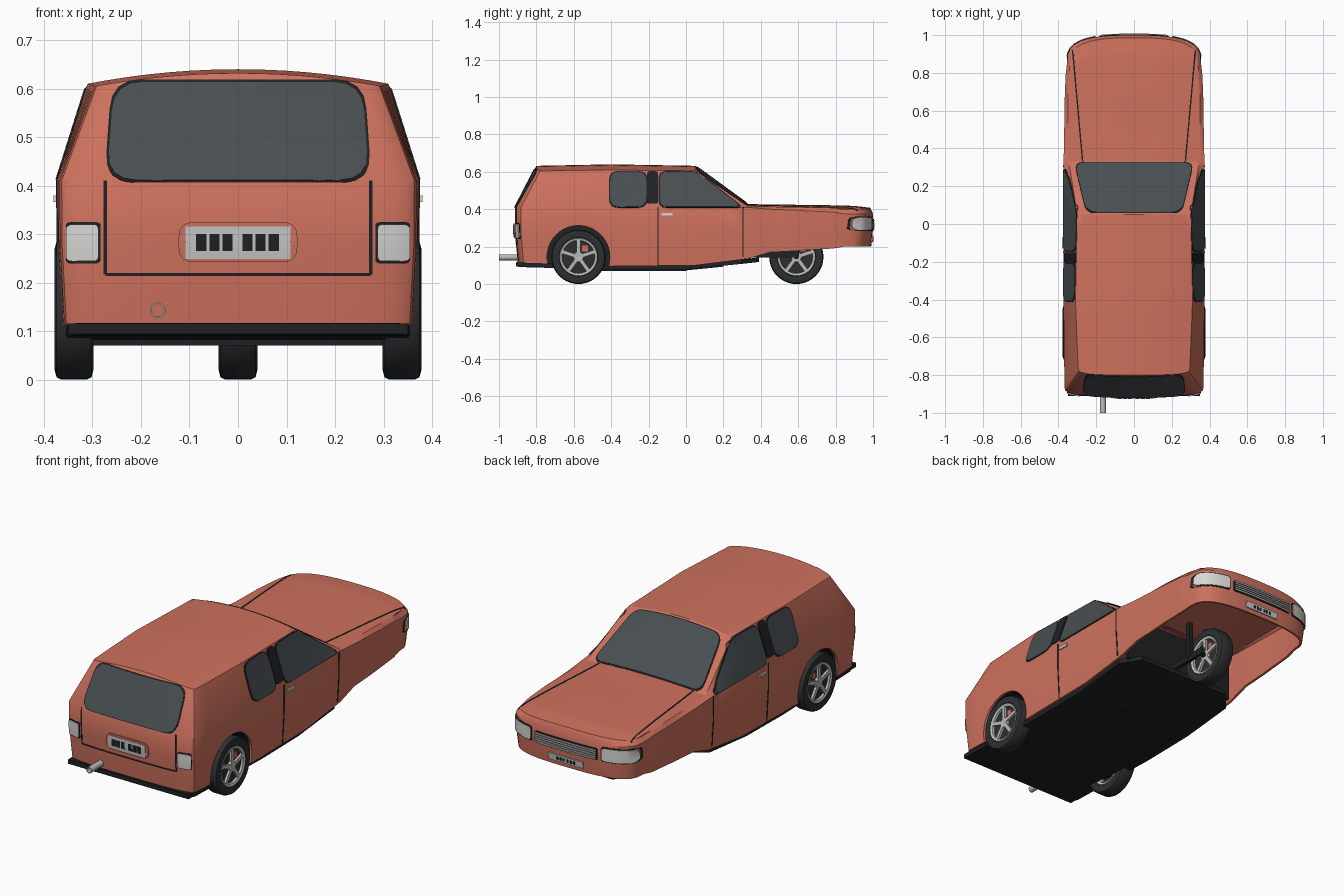
import bpy, bmesh
from math import sin, cos, pi
from mathutils import Vector, Matrix
from mathutils.bvhtree import BVHTree

if "Cube" in bpy.data.objects:
    bpy.data.objects.remove(bpy.data.objects["Cube"])


def material(name, r, g, b):
    m = bpy.data.materials.new(name)
    m.use_nodes = True
    m.diffuse_color = (r, g, b, 1)
    m.node_tree.nodes["Principled BSDF"].inputs["Base Color"].default_value = (r, g, b, 1)
    return m


PAINT = material("coral paint", .62, .165, .11)
GLASS = material("dark glass", .065, .076, .083)
BLACK = material("black trim", .014, .015, .017)
RUBBER = material("tyre rubber", .025, .028, .03)
ALLOY = material("light alloy", .5, .5, .48)
LAMP = material("lamp lens", .68, .68, .66)
PLATE = material("plate grey", .55, .56, .55)


def make(name, bm, mat, mirror=False, solid=0, cutter=None, angle=35):
    """Turn a bmesh into a finished, smooth-by-angle object."""
    me = bpy.data.meshes.new(name)
    bm.to_mesh(me)
    bm.free()
    me.materials.append(mat)
    ob = bpy.data.objects.new(name, me)
    bpy.context.collection.objects.link(ob)
    if solid:
        mod = ob.modifiers.new("thickness", 'SOLIDIFY')
        mod.thickness, mod.offset = solid, -1
    if cutter:
        mod = ob.modifiers.new("cut", 'BOOLEAN')
        mod.object, mod.solver = cutter, 'EXACT'
    if mirror:
        ob.modifiers.new("mirror", 'MIRROR')
    bpy.ops.object.select_all(action='DESELECT')
    ob.select_set(True)
    bpy.context.view_layer.objects.active = ob
    if ob.modifiers:
        bpy.ops.object.convert(target='MESH')
    bpy.ops.object.shade_smooth_by_angle(angle=angle * pi / 180)
    return ob


def box(name, centre, size, mat, mirror=False, turn=Matrix()):
    bm = bmesh.new()
    bmesh.ops.create_cube(bm, size=1, matrix=Matrix.Translation(centre) @ turn @ Matrix.Diagonal((*size, 1)))
    return make(name, bm, mat, mirror)


def tube(bm, centre, radius, length, axis='X', caps=True):
    turn = Matrix.Rotation(pi / 2, 4, 'Y' if axis == 'X' else 'X')
    return bmesh.ops.create_cone(bm, cap_ends=caps, segments=40, radius1=radius, radius2=radius,
                                 depth=length, matrix=Matrix.Translation(centre) @ turn)


# Body stations: y at sill, belt, roof edge; z of sill, belt, edge, crown; half widths
STATIONS = [
    (.99, 1.0, .985, .20, .375, .398, .408, .355, .338),
    (.90, .90, .90, .19, .385, .405, .418, .362, .345),
    (.70, .70, .70, .183, .39, .41, .423, .367, .35),
    (.45, .45, .45, .17, .40, .413, .425, .37, .35),
    (.33, .33, .33, .135, .41, .416, .428, .373, .345),
    (.05, .05, .05, .10, .41, .605, .632, .373, .30),
    (-.4, -.4, -.4, .095, .41, .61, .64, .373, .31),
    (-.9, -.915, -.8, .115, .41, .605, .632, .368, .295)]
SUB = 6
rows = [[a + (b - a) * k / SUB for a, b in zip(s, t)]
        for s, t in zip(STATIONS, STATIONS[1:]) for k in range(SUB)] + [STATIONS[-1]]
COLS = [sin(pi / 2 * k / 10) for k in range(-10, 11)]


def shell_point(s, level, u):
    ylow, ybelt, yedge, zb, zbelt, zedge, crown, wbelt, wedge = s
    zmid = zb + (zbelt - zb) * .55
    y, z, w = [(ylow, zb, wbelt - .01), (ybelt, zmid, wbelt - .001),
               (ybelt, zbelt, wbelt), (yedge, zedge, wedge)][level]
    if level == 3:
        z += (crown - zedge) * (1 - u * u)
    drop = 1 - max(0, 1 - abs(u) ** 3) ** (1 / 3)
    y -= .15 * drop * max(0, (y - .6) / .4)
    y += .05 * drop * max(0, (-y - .6) / .32)
    return Vector((u * w, y, z))


bm = bmesh.new()


def patch(grid):
    vs = [[bm.verts.new(p) for p in row] for row in grid]
    for a, b in zip(vs, vs[1:]):
        for i in range(len(a) - 1):
            bm.faces.new((a[i], a[i + 1], b[i + 1], b[i]))


patch([[shell_point(s, 3, u) for u in COLS] for s in rows])
for u in (-1, 1):
    patch([[shell_point(s, lv, u) for lv in range(4)] for s in rows])
for s in (rows[0], rows[-1]):
    patch([[shell_point(s, lv, u) for u in COLS] for lv in range(4)])
bmesh.ops.remove_doubles(bm, verts=bm.verts, dist=.0002)
bmesh.ops.recalc_face_normals(bm, faces=bm.faces)
if max(bm.faces, key=lambda f: f.calc_center_median().z).normal.z < 0:
    bmesh.ops.reverse_faces(bm, faces=bm.faces)
SURFACE = BVHTree.FromBMesh(bm)

# Wheel arches cut through the shell
WHEEL_Y, WHEEL_Z = -.575, .145
cut = bmesh.new()
for side in (-1, 1):
    tube(cut, (side * .4, WHEEL_Y, WHEEL_Z), .168, .3)
cutter = make("arch_cutter", cut, BLACK)
cutter.hide_render = True
make("body_shell", bm, PAINT, solid=.012, cutter=cutter, angle=32)
bpy.data.objects.remove(cutter)

liner = bmesh.new()
tube(liner, (.305, WHEEL_Y, WHEEL_Z), .171, .1)
bmesh.ops.delete(liner, geom=[f for f in liner.faces if f.normal.x > .9], context='FACES')
bmesh.ops.bisect_plane(liner, geom=liner.verts[:] + liner.edges[:] + liner.faces[:],
                       plane_co=(0, 0, .09), plane_no=(0, 0, -1), clear_outer=True)
make("arch_liner", liner, BLACK, mirror=True, solid=.003)

# Projection of flat outlines onto the shell
PROJECT = {'side': (lambda a, b: (1, a, b), (-1, 0, 0)), 'rear': (lambda a, b: (a, -2, b), (0, 1, 0)),
           'front': (lambda a, b: (a, 2, b), (0, -1, 0)), 'top': (lambda a, b: (a, b, 2), (0, 0, -1))}


def rounded(pts, r):
    out = []
    for i, p in enumerate(pts):
        p, a, b = Vector(p), Vector(pts[i - 1]), Vector(pts[(i + 1) % len(pts)])
        s = p + (a - p).normalized() * min(r, (a - p).length * .45)
        e = p + (b - p).normalized() * min(r, (b - p).length * .45)
        out += [s * (1 - t) ** 2 + p * 2 * t * (1 - t) + e * t * t for t in (0, .25, .5, .75, 1)]
    return out


def decal(name, pts, view, mat, mirror=False, r=0, lift=.004):
    pts = rounded(pts, r) if r else [Vector(p) for p in pts]
    origin, ray = PROJECT[view]
    d = bmesh.new()
    d.faces.new([d.verts.new((p.x, p.y, 0)) for p in pts])
    for ax in (0, 1):
        lo, hi = min(p[ax] for p in pts), max(p[ax] for p in pts)
        n = int((hi - lo) / .02) + 1
        for k in range(1, n):
            co = [0, 0, 0]
            co[ax] = lo + (hi - lo) * k / n
            bmesh.ops.bisect_plane(d, geom=d.verts[:] + d.edges[:] + d.faces[:], plane_co=co,
                                   plane_no=(1 - ax, ax, 0))
    for v in d.verts[:]:
        hit, normal, _, _ = SURFACE.ray_cast(Vector(origin(v.co.x, v.co.y)), Vector(ray))
        if hit is None:
            d.verts.remove(v)
        else:
            v.co = hit + normal * lift
    d.normal_update()
    flip = [f for f in d.faces if f.normal.dot(Vector(ray)) > 0]
    bmesh.ops.reverse_faces(d, faces=flip)
    return make(name, d, mat, mirror, solid=.006)


def rect(a0, a1, b0, b1):
    return [(a0, b0), (a1, b0), (a1, b1), (a0, b1)]


def seam(name, p, q, view, mirror=False, width=.007):
    p, q = Vector(p), Vector(q)
    n = (q - p).orthogonal().normalized() * width / 2
    decal(name, [p - n, q - n, q + n, p + n], view, BLACK, mirror, lift=.002)


# Glazing, each pane over a slightly larger black seal
screen = [(-.312, .322), (.312, .322), (.25, .062), (-.25, .062)]
decal("windscreen_seal", [(x * 1.02, y + (.006 if y > .2 else -.005)) for x, y in screen], 'top', BLACK, r=.05, lift=.002)
decal("windscreen", screen, 'top', GLASS, r=.05)
tail = [(-.27, .41), (.27, .41), (.255, .612), (-.255, .612)]
decal("rear_window_seal", [(x * 1.02, z + (-.003 if z < .5 else .006)) for x, z in tail], 'rear', BLACK, r=.06, lift=.002)
decal("rear_window", tail, 'rear', GLASS, r=.06)
decal("door_window_seal", [(-.147, .408), (.31, .408), (.06, .603), (-.147, .603)], 'side', BLACK, True, r=.04, lift=.002)
decal("door_window", [(-.14, .412), (.295, .412), (.055, .599), (-.14, .599)], 'side', GLASS, True, r=.04)
decal("door_pillar", rect(-.208, -.15, .43, .602), 'side', BLACK, True, r=.015)
decal("rear_side_seal", rect(-.412, -.205, .408, .604), 'side', BLACK, True, r=.05, lift=.002)
decal("rear_side_window", rect(-.405, -.212, .412, .6), 'side', GLASS, True, r=.05)

# Panel gaps
seam("door_rear_gap", (-.15, .1), (-.15, .41), 'side', True)
seam("door_front_gap", (.305, .145), (.305, .41), 'side', True)
seam("bonnet_gap", (.325, .92), (.272, .33), 'top', True)
seam("tailgate_side_gap", (.273, .217), (.273, .41), 'rear', True)
seam("tailgate_lower_gap", (-.273, .217), (.273, .217), 'rear')
decal("door_handle", rect(-.13, -.072, .366, .38), 'side', LAMP, True, lift=.008)

# Rear lamps and number plate
decal("tail_lamp_frame", rect(.283, .353, .24, .325), 'rear', BLACK, True, r=.01, lift=.003)
decal("tail_lamp", rect(.287, .35, .245, .32), 'rear', LAMP, True, r=.01, lift=.008)
decal("rear_plate_surround", rect(-.122, .122, .243, .325), 'rear', PAINT, r=.03, lift=.006)
decal("rear_plate", rect(-.108, .108, .25, .316), 'rear', PLATE, lift=.009)
for k in range(6):
    a = -.086 + k * .027 + (.014 if k > 2 else 0)
    decal("rear_plate_block", rect(a, a + .021, .266, .3), 'rear', BLACK, lift=.011)

# Nose: lamps, grille and plate
decal("headlamp_frame", rect(.2, .353, .284, .362), 'front', BLACK, True, r=.015, lift=.003)
decal("headlamp", rect(.206, .351, .29, .356), 'front', LAMP, True, r=.015, lift=.006)
decal("grille", rect(-.182, .182, .286, .348), 'front', BLACK, r=.012)
for k in range(5):
    z = .292 + k * .011
    decal("grille_bar", rect(-.175, .175, z, z + .006), 'front', ALLOY, lift=.008)
decal("front_plate", rect(-.1, .1, .222, .256), 'front', PLATE, lift=.006)
for k in range(6):
    a = -.055 + k * .018 + (.006 if k > 2 else 0)
    decal("front_plate_block", rect(a, a + .011, .231, .247), 'front', BLACK, lift=.008)

# Floor pan, bulkhead and bumper strip
floor = bmesh.new()
rings = []
for y, z, w in ((-.905, .105, .33), (-.86, .102, .352), (-.3, .086, .35), (0, .09, .35), (.3, .12, .35), (.39, .13, .27)):
    rings.append([floor.verts.new((x, y, h)) for x, h in ((-w, z - .012), (w, z - .012), (w, z + .012), (-w, z + .012))])
for a, b in zip(rings, rings[1:]):
    for i in range(4):
        floor.faces.new((a[i - 1], a[i], b[i], b[i - 1]))
floor.faces.new(rings[0])
floor.faces.new(rings[-1][::-1])
bmesh.ops.recalc_face_normals(floor, faces=floor.faces)
make("floor_pan", floor, BLACK)
box("belly_plate", (0, -.28, .078), (.6, .56, .014), BLACK)
box("floor_hatch", (0, .1, .09), (.24, .2, .014), BLACK, turn=Matrix.Rotation(.1, 4, 'X'))
box("bulkhead", (0, .34, .25), (.66, .015, .24), BLACK)
box("rear_bumper_strip", (0, -.885, .105), (.7, .05, .022), BLACK)

# Exhaust
pipe = bmesh.new()
tube(pipe, (-.165, -.9, .143), .016, .2, 'Y', caps=False)
make("exhaust_pipe", pipe, ALLOY, solid=.003)


def lathe(name, profile, centre, mat, mirror=False):
    """Spin (offset, radius) points about an axle along x."""
    b = bmesh.new()
    vs = [b.verts.new((x, 0, r)) for x, r in profile]
    es = [b.edges.new(e) for e in zip(vs, vs[1:])]
    bmesh.ops.spin(b, geom=vs + es, cent=(0, 0, 0), axis=(1, 0, 0), angle=2 * pi, steps=40)
    bmesh.ops.remove_doubles(b, verts=b.verts, dist=.0003)
    bmesh.ops.recalc_face_normals(b, faces=b.faces)
    bmesh.ops.translate(b, verts=b.verts, vec=centre)
    return make(name, b, mat, mirror)


def wheel(name, centre, mirror):
    c = Vector(centre)
    half = [(.03, .098), (.037, .104), (.04, .125), (.036, .14), (.026, .145)]
    lathe(name + "_tyre", [(-x, r) for x, r in half] + half[::-1], c, RUBBER, mirror)
    lathe(name + "_disc", [(-.022, 0), (-.022, .1), (.022, .1), (.022, 0)], c, RUBBER, mirror)
    for s in (-1, 1):
        lathe(name + "_rim", [(s * .02, .086), (s * .033, .088), (s * .037, .1), (s * .03, .104)], c, ALLOY, mirror)
        lathe(name + "_hub", [(s * .02, .03), (s * .034, .026), (s * .036, .012), (s * .03, 0)], c, ALLOY, mirror)
        box(name + "_caliper", c + Vector((s * .024, .035, .045)), (.008, .03, .03), PAINT, mirror)
        for k in range(5):
            t = 2 * pi * k / 5
            spoke = c + Vector((s * .029, -sin(t) * .055, cos(t) * .055))
            box(name + "_spoke", spoke, (.012, .02, .07), ALLOY, mirror, Matrix.Rotation(t, 4, 'X'))


wheel("rear_wheel", (.338, WHEEL_Y, WHEEL_Z), True)
wheel("front_wheel", (0, .59, WHEEL_Z), False)

# Front suspension arm, axle and rear axle
box("front_arm", (.055, .47, .16), (.018, .27, .035), BLACK, mirror=True)
box("front_axle", (0, .59, WHEEL_Z), (.12, .02, .02), BLACK)
box("front_damper", (.055, .5, .26), (.025, .025, .2), BLACK, mirror=True)
box("rear_axle", (0, WHEEL_Y, WHEEL_Z), (.6, .03, .03), BLACK)
